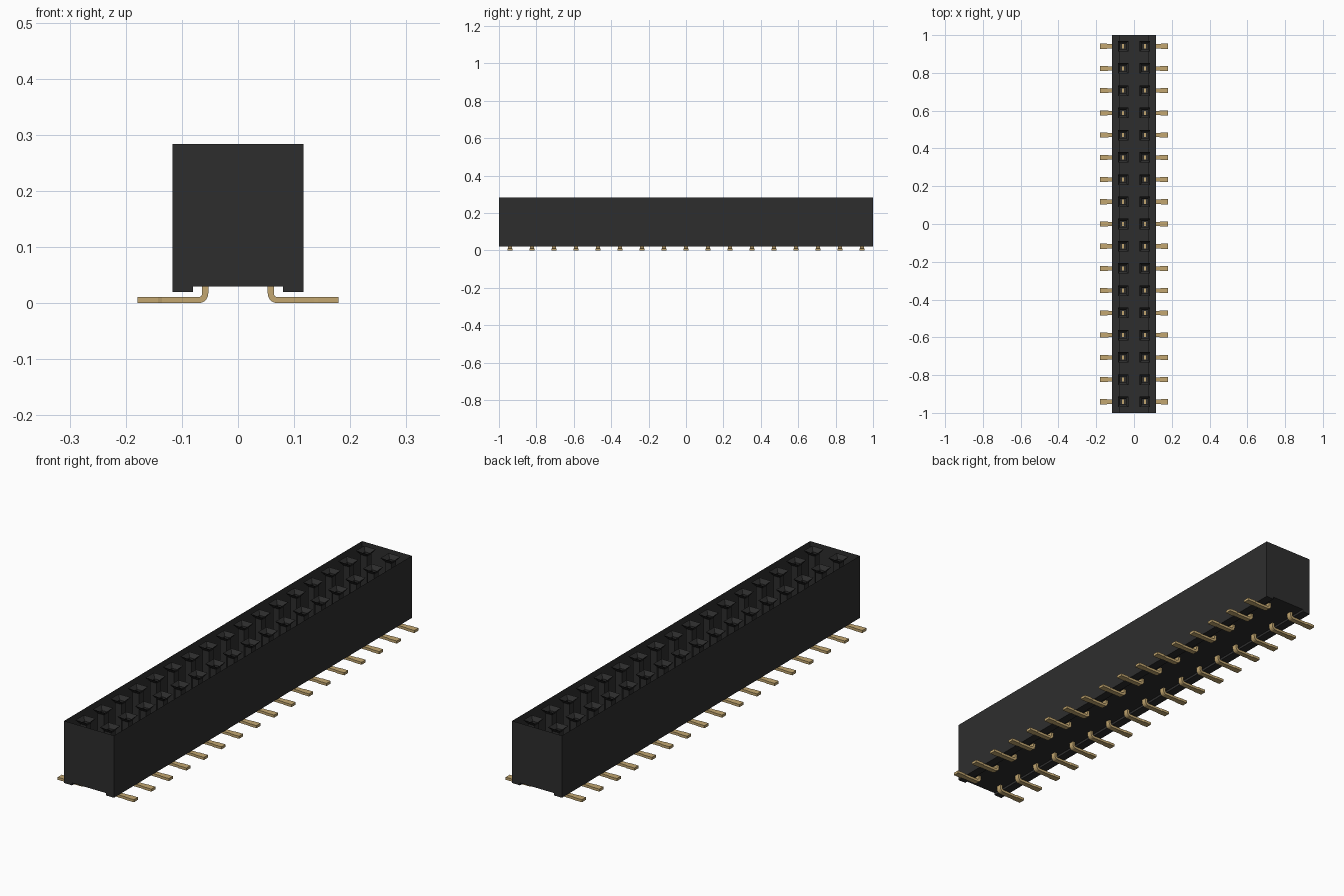
import bpy, bmesh, math

cube = bpy.data.objects.get("Cube")
if cube:
    bpy.data.objects.remove(cube, do_unlink=True)

COUNT = 17
PITCH = 2.0 / COUNT
ROW_X = 0.058          # distance of each row of sockets from the centre
TOP = 0.284


def material(name, rgb):
    m = bpy.data.materials.new(name)
    m.use_nodes = True
    m.diffuse_color = (*rgb, 1)
    m.node_tree.nodes["Principled BSDF"].inputs["Base Color"].default_value = (*rgb, 1)
    return m


BLACK = material("black plastic", (0.027, 0.027, 0.027))
GOLD = material("gold metal", (0.55, 0.39, 0.165))


def make_object(name, bm, mat):
    mesh = bpy.data.meshes.new(name)
    bm.to_mesh(mesh)
    bm.free()
    mesh.materials.append(mat)
    obj = bpy.data.objects.new(name, mesh)
    bpy.context.collection.objects.link(obj)
    return obj


def ring(bm, x, y, z, half):
    return [bm.verts.new((x + sx * half, y + sy * half, z))
            for sx, sy in ((-1, -1), (1, -1), (1, 1), (-1, 1))]


def box(bm, x, y, z, sx, sy, sz):
    verts = bmesh.ops.create_cube(bm, size=1)["verts"]
    bmesh.ops.scale(bm, vec=(sx, sy, sz), verts=verts)
    bmesh.ops.translate(bm, vec=(x, y, z), verts=verts)


sockets = [(side, (i - (COUNT - 1) / 2) * PITCH)
           for side in (-1, 1) for i in range(COUNT)]

# Housing: open-topped shell with a raised channel between two long feet
outline = [(-0.117, TOP), (-0.117, 0.02), (-0.08, 0.02), (-0.08, 0.03),
           (0.08, 0.03), (0.08, 0.02), (0.117, 0.02), (0.117, TOP)]
bm = bmesh.new()
front = [bm.verts.new((x, -1, z)) for x, z in outline]
back = [bm.verts.new((x, 1, z)) for x, z in outline]
for i in range(len(outline) - 1):
    bm.faces.new((front[i], back[i], back[i + 1], front[i + 1]))
bm.faces.new(front)
bm.faces.new(back[::-1])
make_object("housing", bm, BLACK)

# Socket tubes: funnel mouth leading into a square shaft
bm = bmesh.new()
for side, y in sockets:
    x = side * ROW_X
    rings = [ring(bm, x, y, z, h)
             for z, h in ((TOP, 0.028), (TOP - 0.017, 0.015), (0.031, 0.015))]
    for a, b in zip(rings, rings[1:]):
        for k in range(4):
            n = (k + 1) % 4
            bm.faces.new((a[k], a[n], b[n], b[k]))
make_object("socket_tubes", bm, BLACK)

# Contact leaves: thin metal strips set in the two x walls of each tube
bm = bmesh.new()
for side, y in sockets:
    for wall in (-1, 1):
        box(bm, side * ROW_X + wall * 0.015, y, 0.115, 0.002, 0.014, 0.16)
make_object("contact_leaves", bm, GOLD)

# Leg centre line profile: down from the floor, round bend, then flat outwards
OUTER_R, INNER_R, THICK = 0.017, 0.006, 0.011
bend_x, bend_z = 0.053 + OUTER_R, OUTER_R
leg = [((0.053, 0.034), (0.053 + THICK, 0.034), 0.011)]
for k in range(6):
    a = math.pi + k * math.pi / 10
    c, s = math.cos(a), math.sin(a)
    leg.append(((bend_x + OUTER_R * c, bend_z + OUTER_R * s),
                (bend_x + INNER_R * c, bend_z + INNER_R * s), 0.011))
for x, half in ((0.135, 0.011), (0.143, 0.0135), (0.179, 0.0135)):
    leg.append(((x, 0), (x, THICK), half))

# Solder legs: rectangular section swept along the profile
bm = bmesh.new()
for side, y in sockets:
    loops = []
    for (ox, oz), (ix, iz), half in leg:
        loops.append([bm.verts.new((side * px, y + dy, pz)) for px, pz, dy in
                      ((ox, oz, -half), (ix, iz, -half), (ix, iz, half), (ox, oz, half))])
    for a, b in zip(loops, loops[1:]):
        for k in range(4):
            n = (k + 1) % 4
            bm.faces.new((a[k], a[n], b[n], b[k]))
    bm.faces.new(loops[0])
    bm.faces.new(loops[-1][::-1])
bmesh.ops.recalc_face_normals(bm, faces=bm.faces)
make_object("solder_legs", bm, GOLD)
